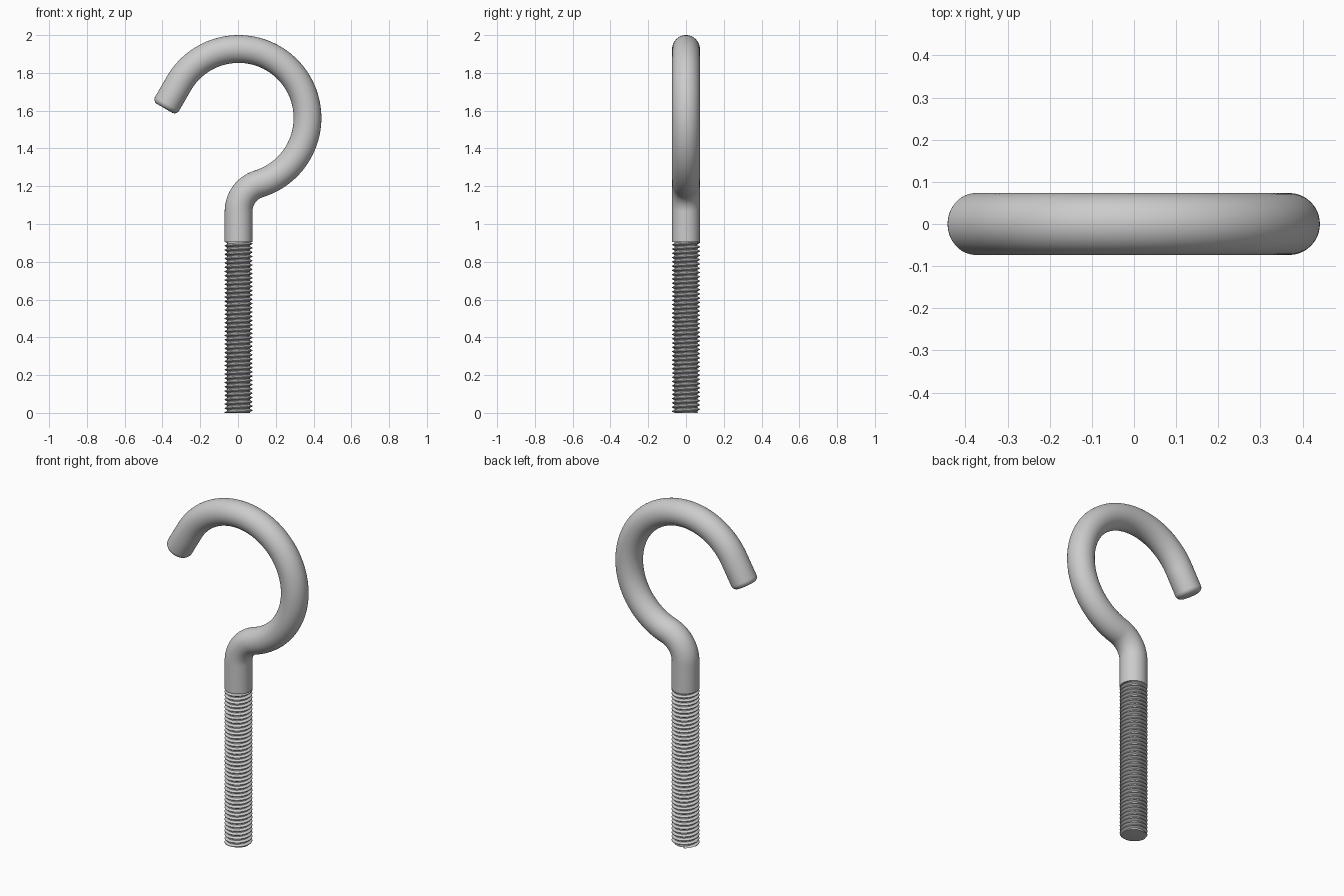
import bpy, bmesh
from math import sin, cos, pi, atan2, radians, floor

if "Cube" in bpy.data.objects:
    bpy.data.objects.remove(bpy.data.objects["Cube"])

CX = 0.003            # shank axis
ROD = 0.0735          # rod radius
THREAD_TOP = 0.905
SEG = 48


def skin(bm, rows, closed):
    for a, b in zip(rows, rows[1:]):
        n = len(a)
        for i in range(n if closed else n - 1):
            j = (i + 1) % n
            bm.faces.new((a[i], a[j], b[j], b[i]))


def finish(bm, name, angle):
    bmesh.ops.remove_doubles(bm, verts=bm.verts, dist=1e-5)
    bmesh.ops.holes_fill(bm, edges=[e for e in bm.edges if e.is_boundary], sides=0)
    bmesh.ops.recalc_face_normals(bm, faces=bm.faces)
    me = bpy.data.meshes.new(name)
    bm.to_mesh(me)
    bm.free()
    ob = bpy.data.objects.new(name, me)
    bpy.context.collection.objects.link(ob)
    bpy.ops.object.select_all(action='DESELECT')
    ob.select_set(True)
    bpy.context.view_layer.objects.active = ob
    bpy.ops.object.shade_smooth_by_angle(angle=radians(angle))
    return ob


# Bent rod path: stations are (x, z, heading angle, radius)
R = 0.365
CZ = 2 - R - ROD
Z0 = 1.067                                        # where the neck bend starts
r = ((CZ - Z0) ** 2 - R * R) / (2 * R)            # bend tangent to the big ring
join = atan2(Z0 - CZ, r)                          # ring angle at the tangent point
end = radians(150)
path = [(CX, THREAD_TOP, pi / 2, ROD)]
for i in range(17):                               # neck bend, clockwise
    t = pi + join * i / 16
    path.append((CX + r + r * cos(t), Z0 + r * sin(t), t - pi / 2, ROD))
for i in range(1, 73):                            # big ring, anticlockwise
    t = join + (end - join) * i / 72
    path.append((CX + R * cos(t), CZ + R * sin(t), t + pi / 2, ROD))
tx, tz, head, _ = path[-1]
TAIL, FILLET = 0.152, 0.028
for i in range(7):                                # straight tail with rounded tip
    a = i / 6 * pi / 2
    d = TAIL - FILLET + FILLET * sin(a)
    path.append((tx + d * cos(head), tz + d * sin(head), head,
                 ROD - FILLET + FILLET * cos(a)))

bm = bmesh.new()
rows = []
for x, z, h, rad in path:
    ring = []
    for k in range(SEG):
        a = 2 * pi * k / SEG
        u = rad * cos(a)
        ring.append(bm.verts.new((x - u * sin(h), rad * sin(a), z + u * cos(h))))
    rows.append(ring)
skin(bm, rows, True)
finish(bm, "hook_rod", 40)

# Threaded shank: helical ridge, run out to the root at both ends
TURNS = 40
PITCH = THREAD_TOP / TURNS
ROOT = 0.060
PROFILE = [(0.0, ROOT), (0.2, ROOT), (0.53, ROD), (0.67, ROD)]
bm = bmesh.new()
rows = []
for turn in range(-1, TURNS + 1):
    for f, rad in PROFILE:
        row = []
        for k in range(SEG + 1):
            a = 2 * pi * (k % SEG) / SEG
            z = (turn + f + k / SEG) * PITCH
            inside = 0 < z < THREAD_TOP
            q = rad if inside else ROOT
            z = min(max(z, 0), THREAD_TOP)
            row.append(bm.verts.new((CX + q * cos(a), q * sin(a), z)))
        rows.append(row)
skin(bm, rows, False)
finish(bm, "threaded_shank", 30)
